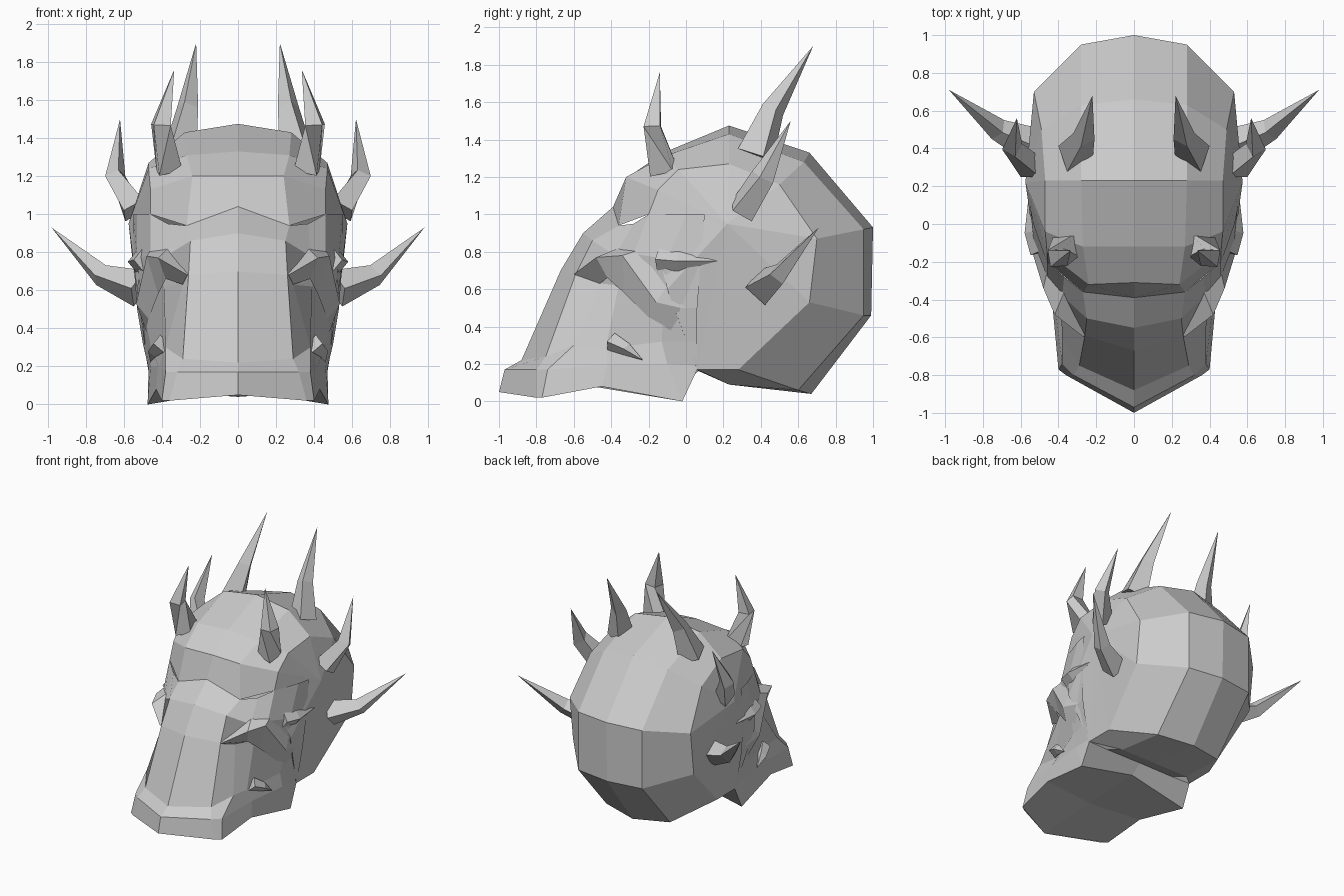
import bpy, bmesh
from mathutils import Vector

if "Cube" in bpy.data.objects:
    bpy.data.objects.remove(bpy.data.objects["Cube"])


def finish(name, bm):
    """Mirror across x, weld the centre line and make a flat-shaded object."""
    geo = bm.verts[:] + bm.edges[:] + bm.faces[:]
    dup = bmesh.ops.duplicate(bm, geom=geo)["geom"]
    for v in dup:
        if isinstance(v, bmesh.types.BMVert):
            v.co.x *= -1
    flipped = [f for f in dup if isinstance(f, bmesh.types.BMFace)]
    bmesh.ops.reverse_faces(bm, faces=flipped)
    bmesh.ops.remove_doubles(bm, verts=bm.verts, dist=0.002)
    bmesh.ops.recalc_face_normals(bm, faces=bm.faces)
    me = bpy.data.meshes.new(name)
    bm.to_mesh(me)
    bm.free()
    ob = bpy.data.objects.new(name, me)
    bpy.context.collection.objects.link(ob)
    return ob


def strips(bm, lines):
    """Skin neighbouring lines of points; returns the vertices per line."""
    vs = [[bm.verts.new(p) for p in line] for line in lines]
    for a, b in zip(vs, vs[1:]):
        for i in range(len(a) - 1):
            bm.faces.new((a[i], a[i + 1], b[i + 1], b[i]))
    return vs


def mid(*yz):
    return [(0, y, z) for y, z in yz]


# Skull: three lines running brow, crown, back, underside, closed by a side fan
bm = bmesh.new()
skull = strips(bm, [
    mid((-.39, 1.04), (-.31, 1.2), (-.12, 1.33), (.23, 1.475), (.66, 1.33),
        (1, .93), (.99, .46), (.67, .04), (.23, .09), (.05, .17)),
    [(.27, -.36, .94), (.24, -.32, 1.2), (.27, -.12, 1.31), (.28, .23, 1.43),
     (.28, .63, 1.28), (.28, .95, .92), (.28, .95, .46), (.28, .6, .06),
     (.3, .23, .09), (.3, .05, .17)],
    [(.46, -.2, 1.0), (.46, -.15, 1.13), (.47, -.04, 1.24), (.47, .23, 1.27),
     (.49, .5, 1.16), (.53, .7, .87), (.53, .66, .53), (.47, .28, .17),
     (.47, .06, .17), (.53, -.1, .6)]])
side = skull[2]
pole = bm.verts.new((.575, .22, .95))
for a, b in zip(side, side[1:] + side[:1]):
    bm.faces.new((a, b, pole))
finish("skull", bm)

# Muzzle: lines from lip up to brow, from the nose ridge outward to the jaw hinge
bm = bmesh.new()
strips(bm, [
    mid((-1, .05), (-.97, .17), (-.88, .22), (-.67, .7), (-.55, .9), (-.39, 1.04)),
    [(.36, -.8, .02), (.32, -.8, .17), (.29, -.75, .24), (.26, -.59, .68),
     (.25, -.5, .86), (.27, -.36, .94)],
    [(.4, -.77, .02), (.38, -.74, .17), (.38, -.6, .3), (.29, -.45, .63),
     (.38, -.38, .78), (.37, -.28, .95)],
    [(.43, -.45, .08), (.42, -.42, .2), (.38, -.43, .28), (.39, -.36, .62),
     (.46, -.28, .79), (.46, -.2, 1.0)],
    [(.475, -.02, 0), (.46, -.1, .2), (.46, -.13, .32), (.5, -.12, .5),
     (.53, -.1, .76), (.53, 0, 1.0)],
    [(.47, .06, .17), (.47, .06, .19), (.5, .06, .32), (.53, .06, .5),
     (.55, .08, .76), (.55, .1, 1.0)]])
finish("muzzle", bm)

# Underside of the jaw
bm = bmesh.new()
strips(bm, [mid((-1, .05), (-.5, .08), (-.02, .1), (.08, .17)),
            [(.4, -.77, .02), (.43, -.45, .08), (.475, -.02, 0), (.47, .06, .17)]])
finish("jaw_underside", bm)

# Cheekbone: a ridge with an upper and a lower flank
bm = bmesh.new()
strips(bm, [
    [(.25, -.5, .72), (.37, -.36, .82), (.46, -.25, .81), (.5, -.06, .68), (.52, .02, .5)],
    [(.265, -.6, .68), (.42, -.48, .77), (.48, -.34, .78), (.535, -.16, .53), (.52, -.03, .5)],
    [(.29, -.46, .63), (.38, -.42, .66), (.42, -.33, .58), (.47, -.2, .45), (.47, -.07, .35)]])
finish("cheekbone", bm)


def horn(name, path, radii, squash=1.0):
    """Bent four-sided spike: base ring, bend ring and a tip."""
    pts = [Vector(p) for p in path]
    bm = bmesh.new()
    rings = []
    for i, r in enumerate(radii):
        d = pts[i + 1] - pts[max(i - 1, 0)]
        q = d.to_track_quat('Z', 'Y')
        rings.append([bm.verts.new(pts[i] + q @ Vector(o)) for o in
                      ((r, 0, 0), (0, r * squash, 0), (-r, 0, 0), (0, -r * squash, 0))])
    tip = bm.verts.new(pts[-1])
    for k in range(4):
        n = (k + 1) % 4
        for a, b in zip(rings, rings[1:]):
            bm.faces.new((a[k], a[n], b[n], b[k]))
        bm.faces.new((rings[-1][k], rings[-1][n], tip))
    bm.faces.new(rings[0])
    finish(name, bm)


# Four pairs of horns and a small fin behind the eye
horn("front_horns", [(.36, -.12, 1.23), (.405, -.18, 1.47), (.335, -.14, 1.76)], (.085, .06), 1.1)
horn("crown_horns", [(.31, .37, 1.31), (.265, .465, 1.56), (.22, .68, 1.9)], (.1, .058), 1.1)
horn("side_horns", [(.545, .3, 1.02), (.645, .41, 1.2), (.62, .56, 1.5)], (.075, .055), 1.2)
horn("ear_spikes", [(.52, .41, .61), (.72, .5, .68), (.98, .71, .93)], (.1, .06), 1.0)
horn("eye_fins", [(.5, -.15, .76), (.535, -.04, .75), (.555, .17, .75)], (.05, .045), 1.2)
horn("jaw_spurs", [(.4, -.4, .32), (.44, -.32, .28), (.46, -.23, .22)], (.05, .035), 1.0)
